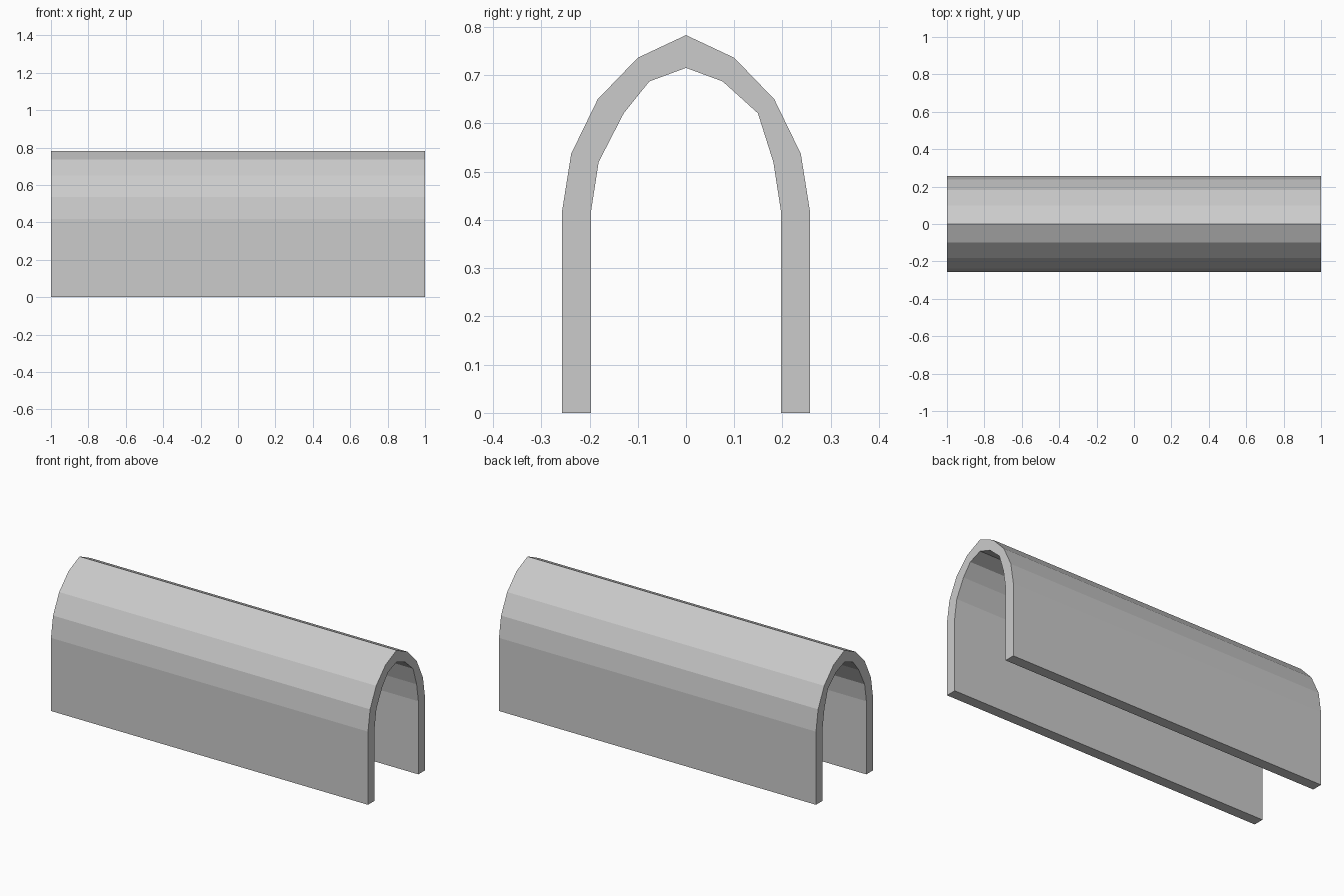
import bpy
import bmesh

cube = bpy.data.objects.get("Cube")
if cube:
    bpy.data.objects.remove(cube, do_unlink=True)

# Grey material
grey = bpy.data.materials.new("plain grey")
grey.use_nodes = True
colour = (0.6, 0.6, 0.6, 1)
grey.diffuse_color = colour
grey.node_tree.nodes["Principled BSDF"].inputs["Base Color"].default_value = colour

# Arch cross-section (y, z): outer half is mirrored, inner edge is slightly uneven
outer_half = [(0.257, 0), (0.257, 0.417), (0.238, 0.537), (0.183, 0.65), (0.1, 0.736)]
outer = outer_half + [(0, 0.783)] + [(-y, z) for y, z in reversed(outer_half)]
inner = [(-0.197, 0), (-0.197, 0.417), (-0.181, 0.52), (-0.129, 0.621),
         (-0.076, 0.687), (0, 0.715), (0.076, 0.687), (0.149, 0.621),
         (0.181, 0.52), (0.197, 0.417), (0.197, 0)]

# Vaulted tunnel: strip of end faces extruded along x
bm = bmesh.new()
outer_verts = [bm.verts.new((-1, y, z)) for y, z in outer]
inner_verts = [bm.verts.new((-1, y, z)) for y, z in reversed(inner)]
for i in range(len(outer) - 1):
    bm.faces.new((outer_verts[i], outer_verts[i + 1], inner_verts[i + 1], inner_verts[i]))
result = bmesh.ops.extrude_face_region(bm, geom=bm.faces[:], use_keep_orig=True)
moved = [g for g in result["geom"] if isinstance(g, bmesh.types.BMVert)]
bmesh.ops.translate(bm, verts=moved, vec=(2, 0, 0))
bmesh.ops.recalc_face_normals(bm, faces=bm.faces[:])

mesh = bpy.data.meshes.new("vaulted_tunnel")
bm.to_mesh(mesh)
bm.free()
mesh.materials.append(grey)
tunnel = bpy.data.objects.new("vaulted_tunnel", mesh)
bpy.context.collection.objects.link(tunnel)
